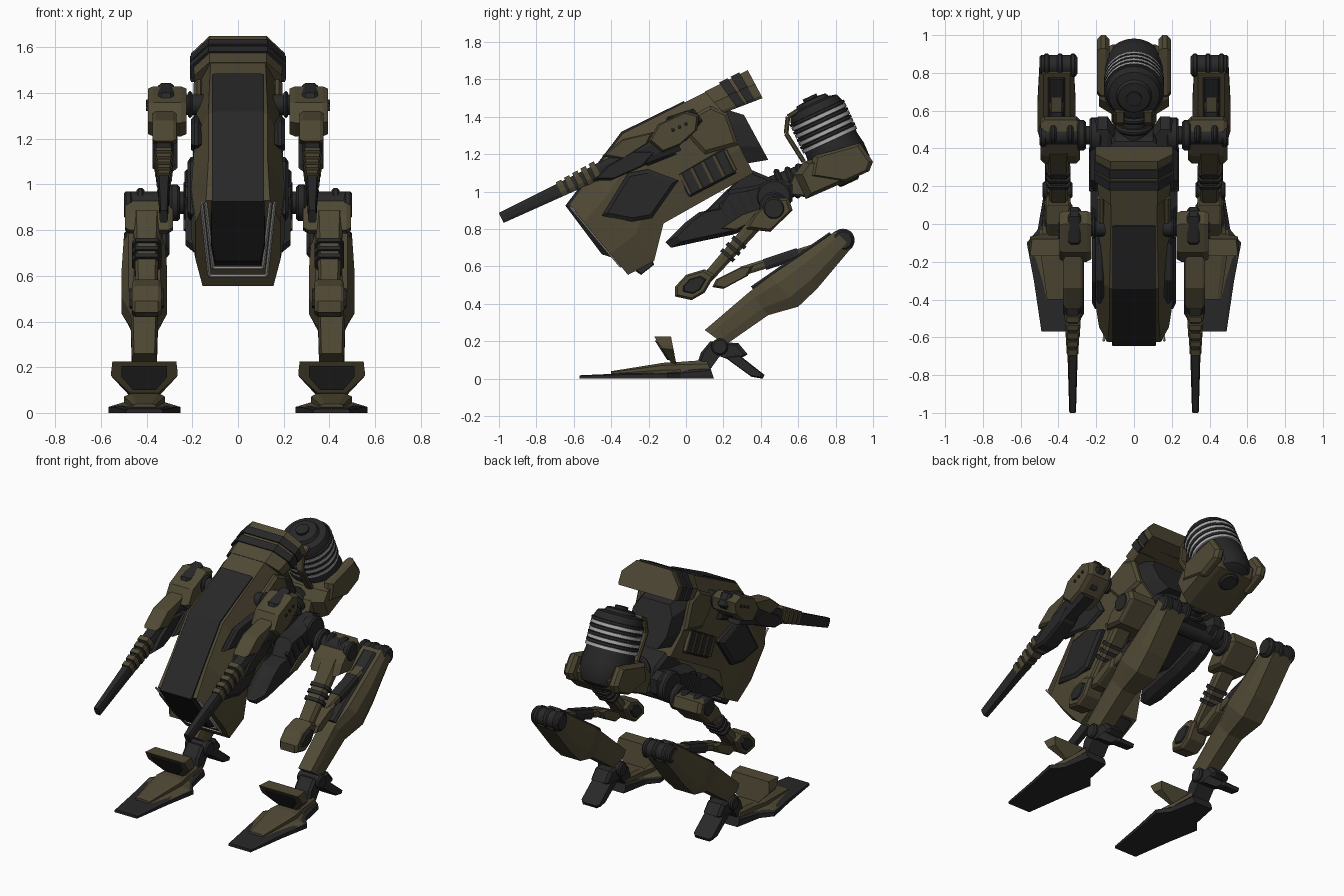
import bpy, bmesh, math
from mathutils import Vector


def mat(name, c):
    m = bpy.data.materials.new(name)
    m.diffuse_color = (*c, 1)
    return m


OLIVE = mat("olive", (0.08, 0.066, 0.035))
DARK = mat("dark", (0.021, 0.021, 0.021))
BLACK = mat("black", (0.012, 0.012, 0.012))
SILVER = mat("silver", (0.42, 0.42, 0.42))


def rings_to_obj(name, rings, m, mirror=False, smooth=False):
    bm = bmesh.new()
    rs = [[bm.verts.new(p) for p in r] for r in rings]
    n = len(rs[0])
    for a, b in zip(rs, rs[1:]):
        for i in range(n):
            bm.faces.new((a[i], a[(i + 1) % n], b[(i + 1) % n], b[i]))
    bm.faces.new(rs[0])
    bm.faces.new(rs[-1][::-1])
    bmesh.ops.recalc_face_normals(bm, faces=bm.faces)
    me = bpy.data.meshes.new(name)
    bm.to_mesh(me)
    bm.free()
    me.materials.append(m)
    ob = bpy.data.objects.new(name, me)
    bpy.context.collection.objects.link(ob)
    if smooth:
        bpy.ops.object.select_all(action='DESELECT')
        ob.select_set(True)
        bpy.context.view_layer.objects.active = ob
        bpy.ops.object.shade_smooth_by_angle(angle=math.radians(35))
    if mirror:
        ob.modifiers.new("mirror", 'MIRROR').use_mirror_merge = False
    return ob


def loft(name, secs, m, cx=0.0, fa=0.25, fb=0.7):
    """Sections: top y,z, bottom y,z, half widths at top, middle, bottom."""
    rings = []
    for yt, zt, yb, zb, wt, wm, wb in secs:
        half = [(wt, 0), (wm, fa), (wm, fb), (wb, 1)]
        pts = half + [(-w, f) for w, f in reversed(half)]
        rings.append([(cx + w, yt + (yb - yt) * f, zt + (zb - zt) * f) for w, f in pts])
    return rings_to_obj(name, rings, m, cx != 0)


def prism(name, pts, x0, x1, m, ch=0.015, k=0.85, mirror=True):
    """Side profile extruded over x, with chamfered ends."""
    cy = sum(p[0] for p in pts) / len(pts)
    cz = sum(p[1] for p in pts) / len(pts)
    rings = [[(x, cy + (y - cy) * s, cz + (z - cz) * s) for y, z in pts]
             for x, s in ((x0, k), (x0 + ch, 1), (x1 - ch, 1), (x1, k))]
    return rings_to_obj(name, rings, m, mirror)


def beam(name, p, q, th, w, m, cx=0.0, th2=None, w2=None):
    d = Vector((q[0] - p[0], q[1] - p[1])).normalized()
    secs = []
    for c, t, ww in ((p, th, w), (q, th2 or th, w2 or w)):
        n = Vector((-d.y, d.x)) * t / 2
        secs.append((c[0] + n.x, c[1] + n.y, c[0] - n.x, c[1] - n.y, ww * 0.75, ww, ww * 0.75))
    return loft(name, secs, m, cx)


def lathe(name, base, axis, prof, m, mirror=False, segs=24):
    q = Vector(axis).to_track_quat('Z', 'Y')
    rings = [[Vector(base) + q @ Vector((r * math.cos(2 * math.pi * i / segs),
                                         r * math.sin(2 * math.pi * i / segs), h))
              for i in range(segs)] for r, h in prof]
    return rings_to_obj(name, rings, m, mirror, segs > 6)


def tube(name, p, q, r, m, mirror=False, segs=20):
    d = Vector(q) - Vector(p)
    b = min(0.01, r * 0.2)
    return lathe(name, p, d, [(r - b, 0), (r, b), (r, d.length - b), (r - b, d.length)], m, mirror, segs)


def axle(name, y, z, r, x0, x1, m, mirror=True):
    return tube(name, (x0, y, z), (x1, y, z), r, m, mirror)


# Main hull, top panel, nose
loft("hull", [(0.13, 1.545, 0.36, 1.10, .12, .175, .14), (-0.34, 1.31, -0.12, 0.83, .13, .19, .16),
              (-0.50, 1.10, -0.17, 0.63, .13, .205, .16), (-0.625, 0.93, -0.31, 0.555, .14, .185, .155)], OLIVE)
prism("top_panel", [(-0.01, 1.485), (-0.345, 1.32), (-0.645, 0.925), (-0.60, 0.90), (-0.33, 1.26), (0, 1.43)],
      -.113, .113, DARK, .01, .99, False)
loft("nose_plate", [(-0.645, 0.925, -0.45, 0.665, .115, .115, .10), (-0.56, 0.90, -0.34, 0.63, .12, .12, .10)], BLACK)
for a, b, z in ((.16, .125, .60), (.142, .11, .635)):
    ya, yb = (-0.31 - (t - 0.555) * 0.84 - 0.002 for t in (.92, z))
    tube("nose_strip", (a, ya, 0.92), (b, yb, z), .007, SILVER, True, 4)
    tube("nose_strip_bottom", (-b, yb, z), (b, yb, z), .007, SILVER, False, 4)
prism("chin_block", [(-0.27, 0.575), (-0.24, 0.555), (-0.17, 0.61), (-0.19, 0.65)], -.13, .13, DARK, mirror=False)

# Rear hood with dark bands
loft("hood", [(0.10, 1.535, 0.20, 1.42, .125, .19, .18), (0.33, 1.65, 0.41, 1.50, .125, .205, .20)], OLIVE, fa=.5, fb=.9)
for k in (0.35, 0.62):
    loft("hood_band", [(0.10 + .23 * t - .004, 1.535 + .115 * t + .008, 0.20 + .21 * t, 1.42 + .08 * t, .13, .21, .205)
                       for t in (k, k + .2)], DARK, fa=.5, fb=.9)
loft("rear_panel", [(0.18, 1.45, 0.32, 1.15, .12, .16, .13), (0.31, 1.41, 0.44, 1.17, .10, .14, .10)], DARK)
for i in range(5):
    y, z = 0.335 + .013 * i, 1.626 - .024 * i
    tube("hood_slat", (-.12 - .008 * i, y, z), (.12 + .008 * i, y, z), .007, DARK, False, 6)

# Hull side plates and vents
prism("side_plate", [(-0.45, 0.87), (-0.31, 1.10), (-0.2, 1.12), (-0.04, 1.06), (-0.18, 0.86), (-0.29, 0.84)],
      .17, .222, DARK)
prism("upper_side_plate", [(-0.42, 1.17), (-0.30, 1.27), (-0.1, 1.30), (-0.05, 1.2), (-0.2, 1.14)], .16, .205, DARK)
prism("rear_side_plate", [(-0.05, 1.36), (0.13, 1.46), (0.22, 1.42), (0.28, 1.25), (0.1, 1.2)], .15, .195, OLIVE)
prism("vent_recess", [(-0.06, 1.09), (0.21, 1.24), (0.27, 1.10), (0.02, 0.97)], .15, .188, DARK)
for i in range(5):
    y, z = -0.03 + .06 * i, 1.095 + .032 * i
    beam("vent_slat", (y, z), (y + .055, z - .11), .02, .014, OLIVE, .182)

# Lower fuselage under the hull
pod = [(-0.11, 0.73), (-0.01, 0.83), (0.07, 0.89), (0.17, 0.91), (0.23, 1.01), (0.36, 1.03), (0.5, 1.07),
       (0.57, 1.04), (0.57, 0.95), (0.42, 0.83), (0.25, 0.77), (0.08, 0.735), (-0.08, 0.70)]
prism("side_pod", pod, .10, .23, DARK, .04, .82)
prism("belly_core", [(0.0, 0.82), (0.12, 0.91), (0.22, 1.01), (0.34, 1.12), (0.46, 1.07), (0.55, 0.93), (0.2, 0.80)],
      -.12, .12, DARK, .02, .9, False)
for i in range(4):
    y, z = 0.18 + .05 * i, 0.94 + .022 * i
    beam("pod_rib", (y, z), (y + .045, z - .09), .018, .012, DARK, .226)
prism("pod_cover", [(0.18, 0.80), (0.3, 0.88), (0.42, 0.92), (0.4, 0.86), (0.26, 0.79)], .18, .238, OLIVE)

# Shoulder guns
G = .325
axle("gun_axle", -0.02, 1.35, .045, .12, .26, DARK)
axle("gun_axle_disc", -0.02, 1.35, .06, .20, .22, DARK)
prism("gun_shoulder", [(-0.2, 1.27), (-0.15, 1.36), (0.0, 1.43), (0.07, 1.41), (0.06, 1.33), (-0.03, 1.25), (-0.13, 1.21)],
      .225, .395, OLIVE, .025, .9)
prism("gun_shoulder_core", [(-0.14, 1.3), (-0.1, 1.4), (0.04, 1.445), (0.09, 1.38), (0.0, 1.27)], .28, .35, DARK)
for i in range(3):
    axle("shoulder_knob", -.07 + .035 * i, 1.33 + .016 * i, .009, .38, .402, DARK)
beam("gun_receiver", (-0.05, 1.28), (-0.48, 1.10), .13, .05, DARK, G, .09, .04)
prism("gun_receiver_side", [(-0.5, 1.06), (-0.42, 1.14), (-0.28, 1.22), (-0.15, 1.22), (-0.22, 1.14), (-0.4, 1.06)],
      .265, .375, DARK)
prism("gun_cover", [(-0.45, 1.19), (-0.34, 1.28), (-0.17, 1.32), (-0.2, 1.26), (-0.34, 1.17)], .27, .375, OLIVE)
beam("gun_barrel", (-0.45, 1.115), (-0.988, 0.86), .085, .034, DARK, G, .06, .018)
for i in range(5):
    y = -0.47 - .045 * i
    z = 1.115 - .022 * i
    beam("barrel_ridge", (y, z), (y - .028, z - .014), .105 - .006 * i, .044 - .003 * i, OLIVE, G)

# Neck and rear turret
AX = (0, -0.42, 0.906)
BASE = (0, 0.78, 1.25)
tube("neck", (0, 0.42, 0.99), (0, 0.70, 1.10), .075, DARK)
for y, r in ((.50, .10), (.555, .09), (.61, .085)):
    z = 0.99 + (y - .42) * .393
    tube("neck_ring", (0, y, z), (0, y + .03, z + .012), r, DARK)
prism("neck_flange", [(0.53, 0.98), (0.58, 1.10), (0.64, 1.13), (0.66, 0.97)], .05, .12, OLIVE)
lathe("turret_drum", BASE, AX, [(.09, -.205), (.13, -.19), (.158, -.14), (.16, -.06), (.15, 0), (.15, .20),
                                (.135, .235), (.095, .245), (.085, .265), (.04, .27), (.04, .285), (.025, .285)], DARK)
for i in range(4):
    h = .02 + .044 * i
    lathe("turret_ring", BASE, AX, [(.14, h), (.159, h + .002), (.159, h + .022), (.14, h + .024)], SILVER)
    lathe("turret_dark_ring", BASE, AX, [(.14, h + .024), (.16, h + .026), (.16, h + .041), (.14, h + .043)], DARK)
prism("turret_cradle", [(0.58, 1.09), (0.63, 1.16), (0.88, 1.235), (0.95, 1.16), (0.93, 1.09), (0.8, 1.03), (0.64, 0.96)],
      -.185, .185, OLIVE, .07, .78, False)
prism("cradle_side_fin", [(0.66, 1.08), (0.68, 1.19), (0.93, 1.26), (1.0, 1.16), (0.98, 1.11), (0.85, 1.05)],
      .13, .195, OLIVE, .02)
lathe("turret_bottom_disc", BASE, AX, [(.05, -.225), (.06, -.215), (.06, -.18)], DARK)
for p, q in (((0.63, 1.16), (0.535, 1.31)), ((0.535, 1.31), (0.545, 1.40)), ((0.545, 1.40), (0.60, 1.435))):
    beam("turret_front_guard", p, q, .025, .025, OLIVE, .075)

# Hips
axle("hip_axle", 0.47, 0.92, .05, -.48, .48, DARK, False)
axle("hip_ring", 0.47, 0.97, .095, .17, .235, DARK)
axle("hip_disc", 0.47, 0.92, .08, .255, .30, DARK)
axle("hip_outer_disc", 0.47, 0.91, .06, .46, .50, DARK)
for x in (.32, .41):
    axle("hip_top_disc", 0.48, 0.93, .055, x, x + .035, DARK)
prism("hip_block", [(0.32, 0.80), (0.36, 0.87), (0.46, 0.965), (0.55, 0.965), (0.57, 0.90), (0.45, 0.785)],
      .285, .495, OLIVE, .02)

# Legs: thigh, first knee, link, second knee, shin
L = .41
beam("thigh", (0.40, 0.86), (0.08, 0.50), .08, .06, OLIVE, .40, .055, .045)
for i in range(3):
    y, z = .29 - .03 * i, .736 - .034 * i
    beam("thigh_band", (y, z), (y - .014, z - .016), .09, .065, DARK, .40)
oval = [(-0.06, 0.44), (-0.06, 0.49), (0.0, 0.555), (0.10, 0.585), (0.155, 0.555), (0.10, 0.46), (0.03, 0.42)]
prism("lower_knee", oval, .335, .465, OLIVE)
prism("lower_knee_inset", [(0.045 + (y - .045) * .6, .50 + (z - .50) * .6) for y, z in oval], .325, .475, DARK)
prism("link_block", [(0.14, 0.49), (0.16, 0.53), (0.3, 0.60), (0.36, 0.605), (0.33, 0.55), (0.2, 0.48)], .36, .46, OLIVE)
beam("link_rod", (0.30, 0.575), (0.83, 0.74), .05, .035, OLIVE, L, .05)
beam("link_sleeve", (0.42, 0.61), (0.60, 0.67), .06, .04, DARK, L)
axle("upper_knee", 0.84, 0.74, .055, .30, .50, DARK)
for x in (.305, .375, .445):
    axle("upper_knee_disc", 0.84, 0.74, .062, x, x + .035, DARK)
loft("shin", [(0.10, 0.26, 0.21, 0.18, .045, .055, .045), (0.34, 0.465, 0.44, 0.34, .05, .06, .05),
              (0.45, 0.55, 0.60, 0.385, .07, .10, .07), (0.62, 0.665, 0.70, 0.48, .07, .10, .07),
              (0.80, 0.79, 0.885, 0.70, .07, .09, .07)], OLIVE, L)
beam("shin_groove", (0.36, 0.475), (0.78, 0.765), .045, .045, DARK, L)

# Ankle and foot
axle("ankle_axle", 0.18, 0.17, .045, .325, .485, DARK)
prism("ankle_block", [(0.05, 0.05), (0.08, 0.14), (0.13, 0.2), (0.28, 0.19), (0.33, 0.13), (0.26, 0.09), (0.18, 0.12), (0.13, 0.05)],
      .345, .465, DARK)
prism("heel_toe", [(0.2, 0.12), (0.28, 0.13), (0.42, 0.02), (0.41, 0.0), (0.35, 0.01), (0.24, 0.09)], .34, .47, DARK)
loft("foot_sole", [(-0.57, 0.018, -0.57, 0, .07, .08, .08), (-0.3, 0.03, -0.3, 0, .10, .12, .12),
                   (-0.10, 0.035, -0.10, 0, .12, .158, .158), (-0.03, 0.04, -0.03, 0, .08, .10, .10),
                   (0.13, 0.06, 0.15, 0, .06, .07, .065)], DARK, L)
loft("foot_upper", [(-0.40, 0.04, -0.40, 0.02, .03, .05, .10), (-0.12, 0.085, -0.12, 0.03, .06, .09, .145),
                    (-0.03, 0.09, -0.03, 0.03, .055, .075, .095), (0.11, 0.10, 0.14, 0.02, .05, .065, .065)], OLIVE, L)
loft("foot_guard", [(-0.17, 0.225, -0.08, 0.085, .14, .145, .06), (-0.08, 0.225, -0.05, 0.07, .13, .14, .06)],
     OLIVE, L, .3, .45)
loft("foot_guard_panel", [(-0.168, 0.205, -0.10, 0.10, .10, .10, .05), (-0.13, 0.205, -0.07, 0.10, .10, .10, .05)],
     DARK, L, .25, .45)
